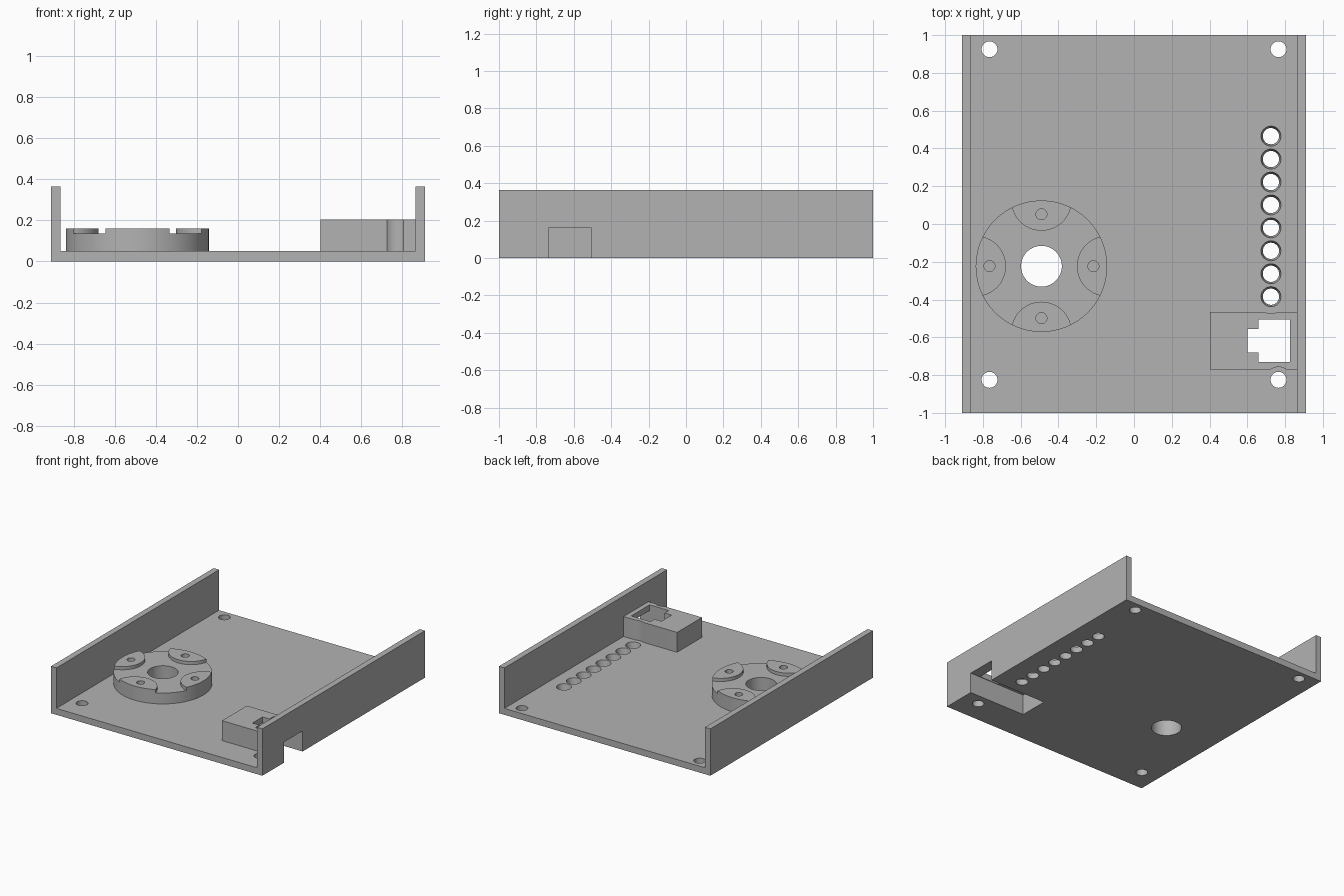
import bpy, bmesh, math
from mathutils import Matrix

if "Cube" in bpy.data.objects:
    bpy.data.objects.remove(bpy.data.objects["Cube"])

grey = bpy.data.materials.new("plain grey")
grey.diffuse_color = (0.45, 0.45, 0.45, 1)
grey.use_nodes = True
grey.node_tree.nodes["Principled BSDF"].inputs["Base Color"].default_value = grey.diffuse_color


def finish(name, bm):
    bmesh.ops.recalc_face_normals(bm, faces=bm.faces)
    mesh = bpy.data.meshes.new(name)
    bm.to_mesh(mesh)
    bm.free()
    mesh.materials.append(grey)
    ob = bpy.data.objects.new(name, mesh)
    bpy.context.collection.objects.link(ob)
    return ob


def prism(name, outline, offset):
    """Extrude a closed 3D outline along an offset vector."""
    bm = bmesh.new()
    face = bm.faces.new([bm.verts.new(p) for p in outline])
    new = bmesh.ops.extrude_face_region(bm, geom=[face])["geom"]
    bmesh.ops.translate(bm, vec=offset, verts=[g for g in new if isinstance(g, bmesh.types.BMVert)])
    return finish(name, bm)


def box(name, x0, x1, y0, y1, z0, z1):
    return prism(name, [(x0, y0, z0), (x1, y0, z0), (x1, y1, z0), (x0, y1, z0)], (0, 0, z1 - z0))


def cyl(name, x, y, z0, z1, r, r_top=None, n=64):
    bm = bmesh.new()
    bmesh.ops.create_cone(bm, cap_ends=True, segments=n, radius1=r,
                          radius2=r if r_top is None else r_top, depth=z1 - z0,
                          matrix=Matrix.Translation((x, y, (z0 + z1) / 2)))
    return finish(name, bm)


def boolean(target, others, operation="DIFFERENCE"):
    """Apply booleans to the target, then discard the helper shapes."""
    for other in others:
        other.hide_render = True
        mod = target.modifiers.new("cut", "BOOLEAN")
        mod.operation, mod.solver, mod.object = operation, "EXACT", other
    bpy.context.view_layer.update()
    deps = bpy.context.evaluated_depsgraph_get()
    mesh = bpy.data.meshes.new_from_object(target.evaluated_get(deps))
    target.modifiers.clear()
    target.data = mesh
    for other in others:
        bpy.data.objects.remove(other)


W, T, WALL, H = 0.91, 0.05, 0.047, 0.365    # half width, floor, wall, height
MX, MY, MR = -0.49, -0.2235, 0.348          # round mount centre and radius
HOLE = 0.108
DISC, PAD = 0.135, 0.16                     # round mount levels
JY0, JY1, JTOP = -0.735, -0.505, 0.16       # socket cavity

# Tray: floor and two side walls as one U profile
tray = prism("tray", [(x, -1, z) for x, z in (
    (-W, 0), (W, 0), (W, H), (W - WALL, H), (W - WALL, T),
    (-W + WALL, T), (-W + WALL, H), (-W, H))], (0, 2, 0))
cuts = [cyl("corner_cut", x, y, -0.1, 0.1, 0.042) for x in (-0.765, 0.765) for y in (-0.825, 0.925)]
# Row of tapered holes
for i in range(8):
    cuts.append(cyl("light_cut", 0.725, 0.465 - i * 0.1214, -0.05, 0.1, 0.033, 0.063, 48))
cuts.append(cyl("mount_cut", MX, MY, -0.1, 0.1, HOLE))
cuts.append(box("socket_cut", 0.42, 1.0, JY0, JY1, -0.1, JTOP))
boolean(tray, cuts)

# Round mount with raised lens pads around the rim
mount = cyl("round_mount", MX, MY, T, DISC, MR, n=96)
screw_cuts = [(MX + 0.275 * math.cos(a), MY + 0.275 * math.sin(a))
              for a in (i * math.pi / 2 for i in range(4))]
boolean(mount, [cyl("screw_cut", x, y, T + 0.01, 0.3, 0.029, n=32) for x, y in screw_cuts]
        + [cyl("centre_cut", MX, MY, 0, 0.3, HOLE)])

pads = []
for i, (sx, sy) in enumerate(screw_cuts):
    a = i * math.pi / 2
    pad = cyl(f"mount_pad_{i + 1}", MX, MY, DISC, PAD, MR, n=96)
    boolean(pad, [cyl("lens", MX + MR * math.cos(a), MY + MR * math.sin(a), 0, 0.3, 0.16)], "INTERSECT")
    boolean(pad, [cyl("screw_cut", sx, sy, 0, 0.3, 0.029, n=32)])
    pads.append(pad)

# Socket housing: hollow box with a stepped opening in its roof
housing = box("socket_housing", 0.402, W - WALL, -0.77, -0.465, T, 0.205)
roof = [(0.6, -0.68), (0.66, -0.68), (0.66, -0.73), (0.825, -0.73),
        (0.825, -0.505), (0.66, -0.505), (0.66, -0.555), (0.6, -0.555)]
boolean(housing, [
    box("cavity", 0.42, 1.0, JY0, JY1, -0.1, JTOP),
    prism("roof_cut", [(x, y, 0.1) for x, y in roof], (0, 0, 0.2)),
    cyl("light_clearance", 0.725, -0.385, 0, 0.3, 0.088),
    cyl("corner_clearance", 0.765, -0.825, 0, 0.3, 0.068)])

# Smooth the round walls, keep the edges sharp
for ob in [tray, mount, housing] + pads:
    ob.select_set(True)
bpy.context.view_layer.objects.active = tray
bpy.ops.object.shade_smooth_by_angle(angle=math.radians(30))
